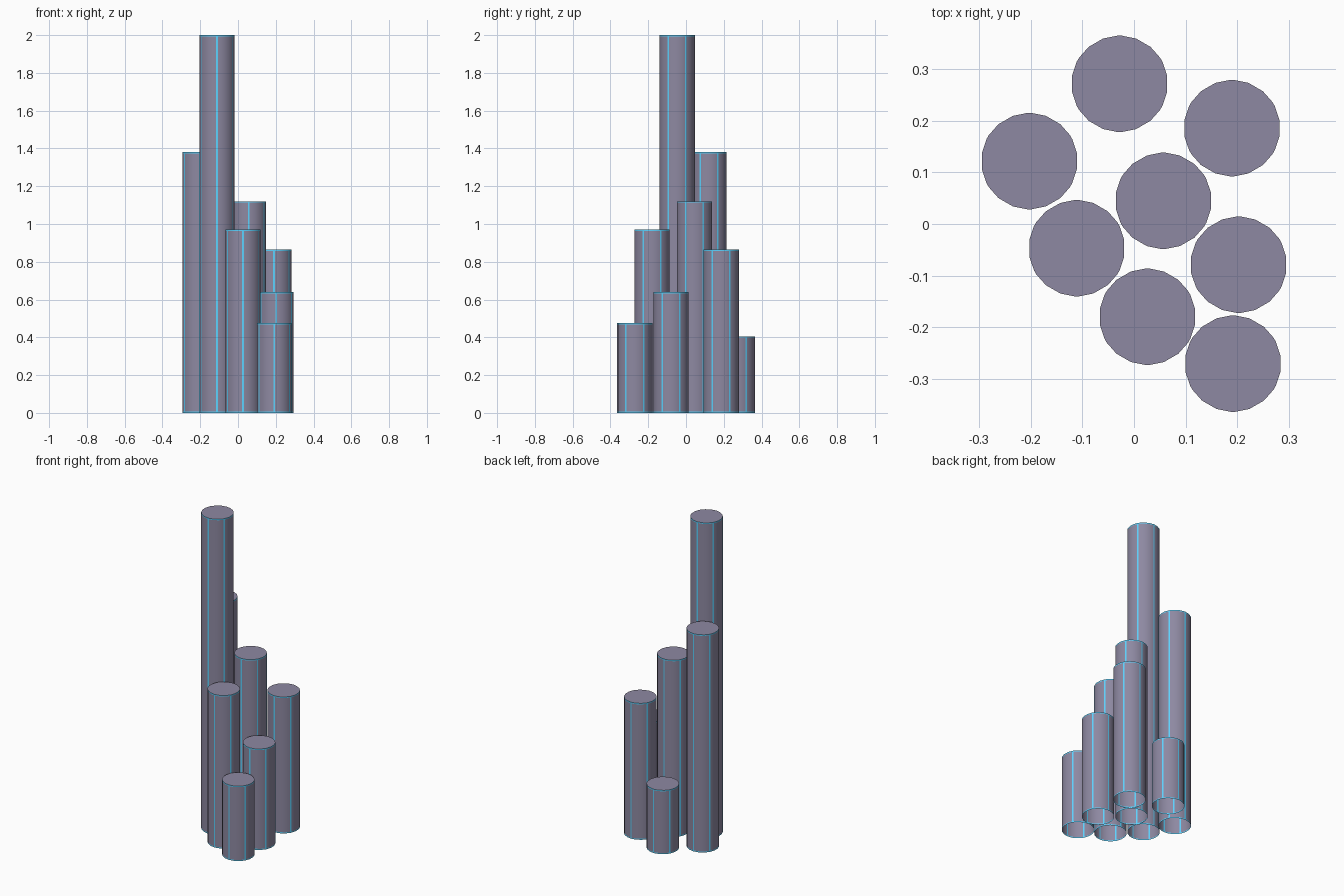
import bpy, bmesh, math

if "Cube" in bpy.data.objects:
    bpy.data.objects.remove(bpy.data.objects["Cube"])

RADIUS, SIDES = 0.0935, 18
STRIPE = math.radians(2.8)   # half width of a light stripe
RIM = 0.007                  # height of a light ring

# x, y, height of each column
COLUMNS = [
    (-0.111, -0.047, 2.00),
    (-0.203, 0.122, 1.38),
    (0.057, 0.045, 1.12),
    (0.026, -0.180, 0.97),
    (0.190, 0.186, 0.865),
    (0.203, -0.079, 0.64),
    (0.192, -0.271, 0.475),
    (-0.028, 0.272, 0.405),
]


def material(name, colour):
    mat = bpy.data.materials.new(name)
    mat.diffuse_color = colour
    mat.use_nodes = True
    mat.node_tree.nodes["Principled BSDF"].inputs["Base Color"].default_value = mat.diffuse_color
    return mat


BODY = material("slate", (0.27, 0.25, 0.36, 1))
GLOW = material("cyan_light", (0.11, 0.65, 1.0, 1))


def outline():
    # corner angles; every third corner is doubled to hold a stripe
    angles = []
    for k in range(SIDES):
        a = math.pi / 2 + k * math.tau / SIDES
        angles += [(a - STRIPE, True), (a + STRIPE, False)] if k % 3 == 0 else [(a, False)]
    return angles


def column(name, x, y, height):
    bm = bmesh.new()
    angles = outline()
    n = len(angles)
    # side wall with a light ring at the foot and the top
    rows = [[bm.verts.new((RADIUS * math.cos(a), RADIUS * math.sin(a), z)) for a, _ in angles]
            for z in (0, RIM, height - RIM, height)]
    for r in range(3):
        for i in range(n):
            j = (i + 1) % n
            f = bm.faces.new((rows[r][i], rows[r][j], rows[r + 1][j], rows[r + 1][i]))
            f.material_index = int(r != 1 or angles[i][1])
    # flat top, open underside
    bm.faces.new(rows[3])
    mesh = bpy.data.meshes.new(name)
    bm.to_mesh(mesh)
    bm.free()
    mesh.materials.append(BODY)
    mesh.materials.append(GLOW)
    obj = bpy.data.objects.new(name, mesh)
    obj.location = (x, y, 0)
    bpy.context.collection.objects.link(obj)
    # round sides smooth, top rim crisp
    bpy.ops.object.select_all(action='DESELECT')
    obj.select_set(True)
    bpy.context.view_layer.objects.active = obj
    bpy.ops.object.shade_smooth_by_angle(angle=math.radians(40))


for i, (x, y, h) in enumerate(COLUMNS, 1):
    column(f"column_{i}", x, y, h)
